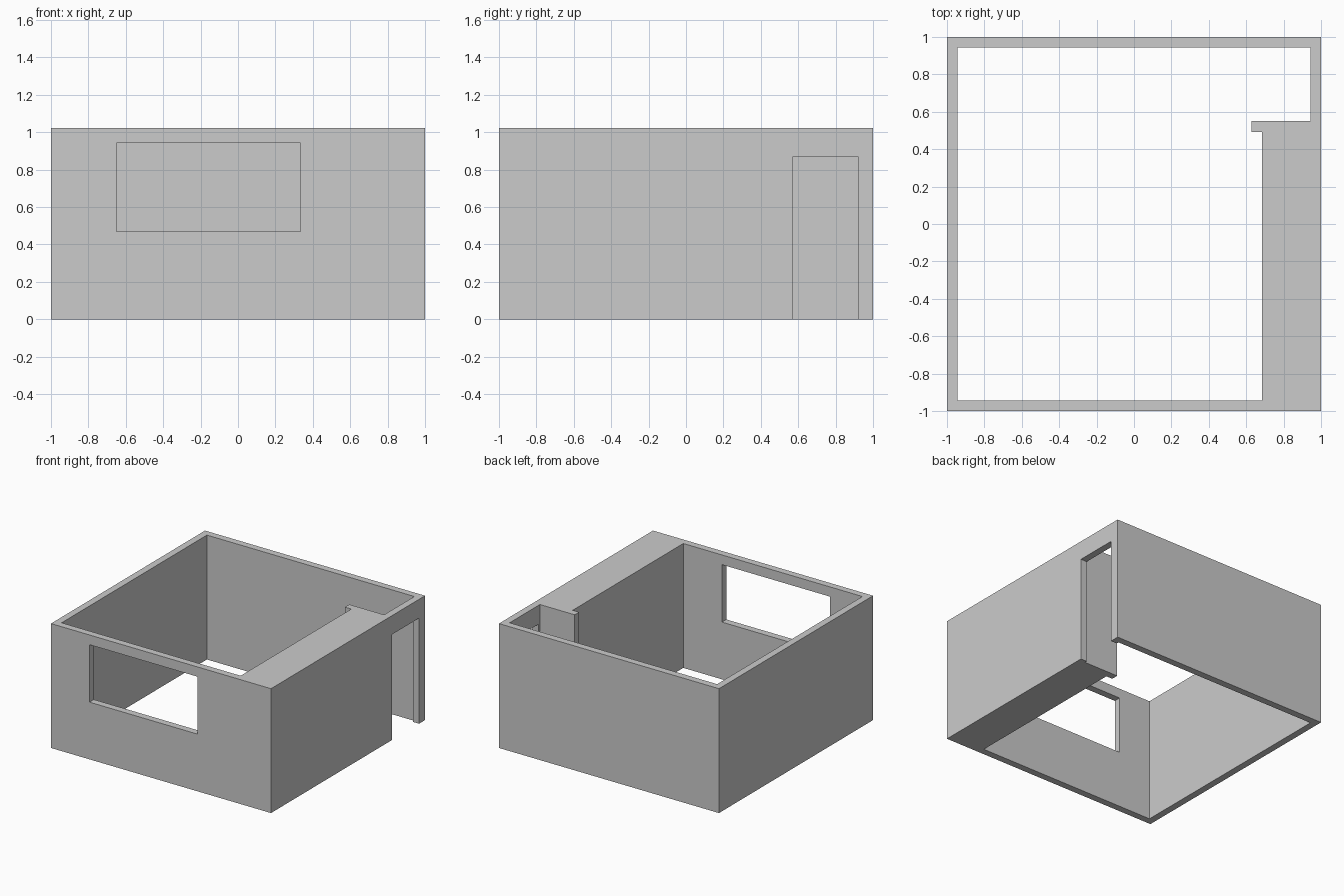
import bpy
import bmesh

if "Cube" in bpy.data.objects:
    bpy.data.objects.remove(bpy.data.objects["Cube"])

HEIGHT = 1.022
INNER = 0.943          # inner face of the thin walls


def prism(name, outline, z0, z1):
    """Extrude a flat outline from z0 up to z1."""
    bm = bmesh.new()
    face = bm.faces.new([bm.verts.new((x, y, z0)) for x, y in outline])
    top = bmesh.ops.extrude_face_region(bm, geom=[face])["geom"]
    verts = [v for v in top if isinstance(v, bmesh.types.BMVert)]
    bmesh.ops.translate(bm, verts=verts, vec=(0, 0, z1 - z0))
    bmesh.ops.recalc_face_normals(bm, faces=bm.faces)
    mesh = bpy.data.meshes.new(name)
    bm.to_mesh(mesh)
    bm.free()
    obj = bpy.data.objects.new(name, mesh)
    bpy.context.collection.objects.link(obj)
    return obj


def rect(x0, x1, y0, y1):
    return [(x0, y0), (x1, y0), (x1, y1), (x0, y1)]


# Outer block of the room
walls = prism("room_walls", rect(-1, 1, -1, 1), 0, HEIGHT)

# Room interior, leaving the thick right wall and its small return by the door
interior = [(-INNER, -INNER), (0.685, -INNER), (0.685, 0.493), (0.627, 0.493),
            (0.627, 0.55), (INNER, 0.55), (INNER, INNER), (-INNER, INNER)]

# Interior, front window and right-hand doorway openings
cutters = [
    prism("interior_cutter", interior, -0.1, HEIGHT + 0.1),
    prism("window_cutter", rect(-0.65, 0.334, -1.1, -0.9), 0.47, 0.942),
    prism("door_cutter", rect(0.9, 1.1, 0.57, 0.922), -0.1, 0.867),
]

bpy.context.view_layer.objects.active = walls
for cutter in cutters:
    cutter.hide_render = True
    mod = walls.modifiers.new(cutter.name, "BOOLEAN")
    mod.operation = "DIFFERENCE"
    mod.solver = "EXACT"
    mod.object = cutter
    bpy.ops.object.modifier_apply(modifier=mod.name)
    bpy.data.objects.remove(cutter)
